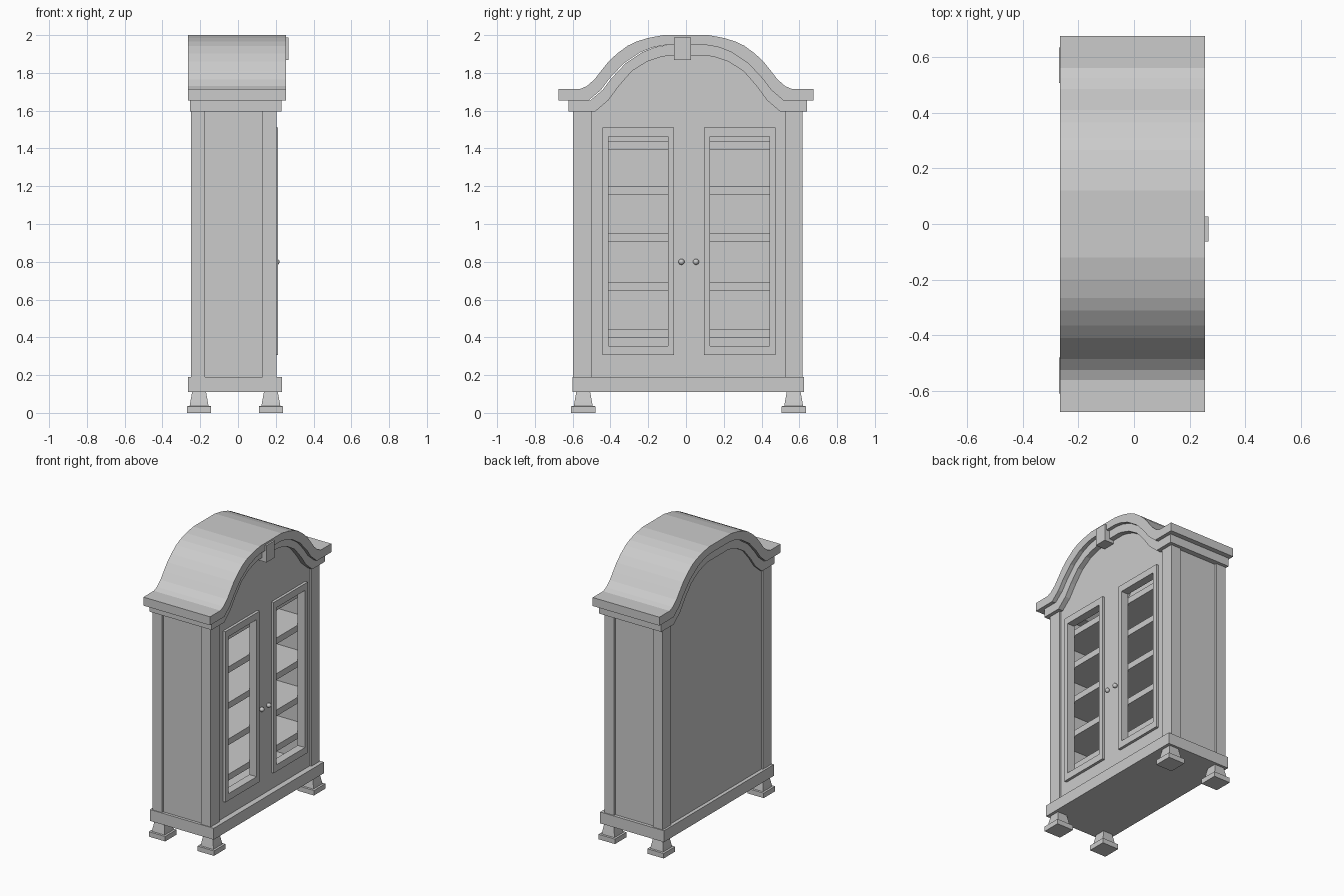
import bpy, bmesh
from mathutils import Matrix

if "Cube" in bpy.data.objects:
    bpy.data.objects.remove(bpy.data.objects["Cube"])

# Drawing plane (u, v) -> world (y, z), thickness along x
TO_WORLD = Matrix(((0, 0, 1, 0), (1, 0, 0, 0), (0, 1, 0, 0), (0, 0, 0, 1)))
MID = 0.01   # sideways centre of the carcass


def add(name, mesh):
    ob = bpy.data.objects.new(name, mesh)
    bpy.context.collection.objects.link(ob)
    return ob


def box(name, x0, x1, y0, y1, z0, z1):
    bm = bmesh.new()
    bmesh.ops.create_cube(bm, size=1)
    for v in bm.verts:
        v.co.x = x1 if v.co.x > 0 else x0
        v.co.y = y1 if v.co.y > 0 else y0
        v.co.z = z1 if v.co.z > 0 else z0
    me = bpy.data.meshes.new(name)
    bm.to_mesh(me)
    bm.free()
    return add(name, me)


def plate(name, loops, x0, x1):
    """Flat outline (extra loops are holes) given thickness from x0 to x1."""
    cu = bpy.data.curves.new(name + "_outline", 'CURVE')
    cu.dimensions, cu.fill_mode = '2D', 'BOTH'
    cu.extrude = (x1 - x0) / 2
    for pts in loops:
        sp = cu.splines.new('POLY')
        sp.points.add(len(pts) - 1)
        for p, (u, v) in zip(sp.points, pts):
            p.co = (u, v, 0, 1)
        sp.use_cyclic_u = True
    tmp = add(name + "_tmp", cu)
    dg = bpy.context.evaluated_depsgraph_get()
    me = bpy.data.meshes.new_from_object(tmp.evaluated_get(dg))
    bpy.data.objects.remove(tmp)
    me.transform(Matrix.Translation(((x0 + x1) / 2, 0, 0)) @ TO_WORLD)
    bm = bmesh.new()
    bm.from_mesh(me)
    bmesh.ops.remove_doubles(bm, verts=bm.verts, dist=1e-5)
    bmesh.ops.recalc_face_normals(bm, faces=bm.faces)
    for f in bm.faces:
        f.smooth = False
    bm.to_mesh(me)
    bm.free()
    return add(name, me)


def rect(y0, y1, z0, z1):
    return [(y0, z0), (y1, z0), (y1, z1), (y0, z1)]


def arch(half, centre):
    """Mirror a half profile (outside to middle) into a full line."""
    return [(centre - y, z) for y, z in half] + [(centre + y, z) for y, z in reversed(half)]


# Arched cornice and the moulding beneath it
top = [(.675, 1.715), (.56, 1.715), (.525, 1.73), (.485, 1.765), (.45, 1.81), (.41, 1.86),
       (.365, 1.902), (.31, 1.943), (.265, 1.965), (.2, 1.985), (.12, 2.0)]
mid = [(.515, 1.655), (.45, 1.71), (.405, 1.77), (.33, 1.85), (.24, 1.91), (.17, 1.937), (.11, 1.947)]
low = [(.49, 1.595), (.42, 1.655), (.365, 1.73), (.295, 1.81), (.215, 1.86), (.15, 1.882), (.11, 1.89)]
plate("cornice", [arch(top, 0) + arch([(.675, 1.655)] + mid, 0)[::-1]], -.265, .255)
plate("cornice_moulding", [arch([(.631, 1.655)] + mid, .009) +
                           arch([(.631, 1.595)] + low, .009)[::-1]], -.255, .23)
box("keystone", .18, .267, -.063, .027, 1.867, 1.987)

# Front and back panels
outline = arch([(.56, .18), (.56, 1.62)] + [(y, z - .02) for y, z in mid], MID)
doors = {"left": (-.443, -.063), "right": (.095, .475)}
holes = [rect(a + .032, b - .032, .355, 1.462) for a, b in doors.values()]
plate("front_panel", [outline] + holes, .155, .193)
plate("back_panel", [outline], -.24, -.22)

# Door frames and knobs
for (side, (a, b)), ky in zip(doors.items(), (-.024, .053)):
    plate(side + "_door_frame", [rect(a, b, .307, 1.51), rect(a + .032, b - .032, .355, 1.462)], .18, .212)
    bm = bmesh.new()
    bmesh.ops.create_uvsphere(bm, u_segments=16, v_segments=10, radius=.016,
                              matrix=Matrix.Translation((.204, ky, .8)))
    for f in bm.faces:
        f.smooth = True
    me = bpy.data.meshes.new(side + "_knob")
    bm.to_mesh(me)
    bm.free()
    add(side + "_knob", me)

# Corner posts and recessed side panels
for side, y0, y1, p0, p1 in (("left", -.597, -.5, -.582, -.56), ("right", .525, .617, .58, .602)):
    box(side + "_back_post", -.25, -.175, y0, y1, .18, 1.63)
    box(side + "_front_post", .13, .205, y0, y1, .18, 1.63)
    box(side + "_side_panel", -.2, .15, p0, p1, .18, 1.63)

# Shelves
for i, z in enumerate((.4, .649, .905, 1.157, 1.394)):
    box(f"shelf_{i + 1}", -.225, .153, -.565, .585, z, z + .044)

# Base and stepped feet
box("base", -.265, .232, -.602, .624, .11, .19)
for fx, xn in ((-.206, "back"), (.174, "front")):
    for fy, yn in ((-.544, "left"), (.57, "right")):
        bm = bmesh.new()
        rings = []
        for h, z in ((.064, 0), (.064, .035), (.05, .036), (.046, .06), (.036, .115)):
            rings.append([bm.verts.new((fx + sx * h, fy + sy * h, z))
                          for sx, sy in ((-1, -1), (1, -1), (1, 1), (-1, 1))])
        for r, s in zip(rings, rings[1:]):
            for i in range(4):
                j = (i + 1) % 4
                bm.faces.new((r[i], r[j], s[j], s[i]))
        bm.faces.new(rings[0][::-1])
        bm.faces.new(rings[-1])
        me = bpy.data.meshes.new("foot")
        bm.to_mesh(me)
        bm.free()
        add(f"{xn}_{yn}_foot", me)
